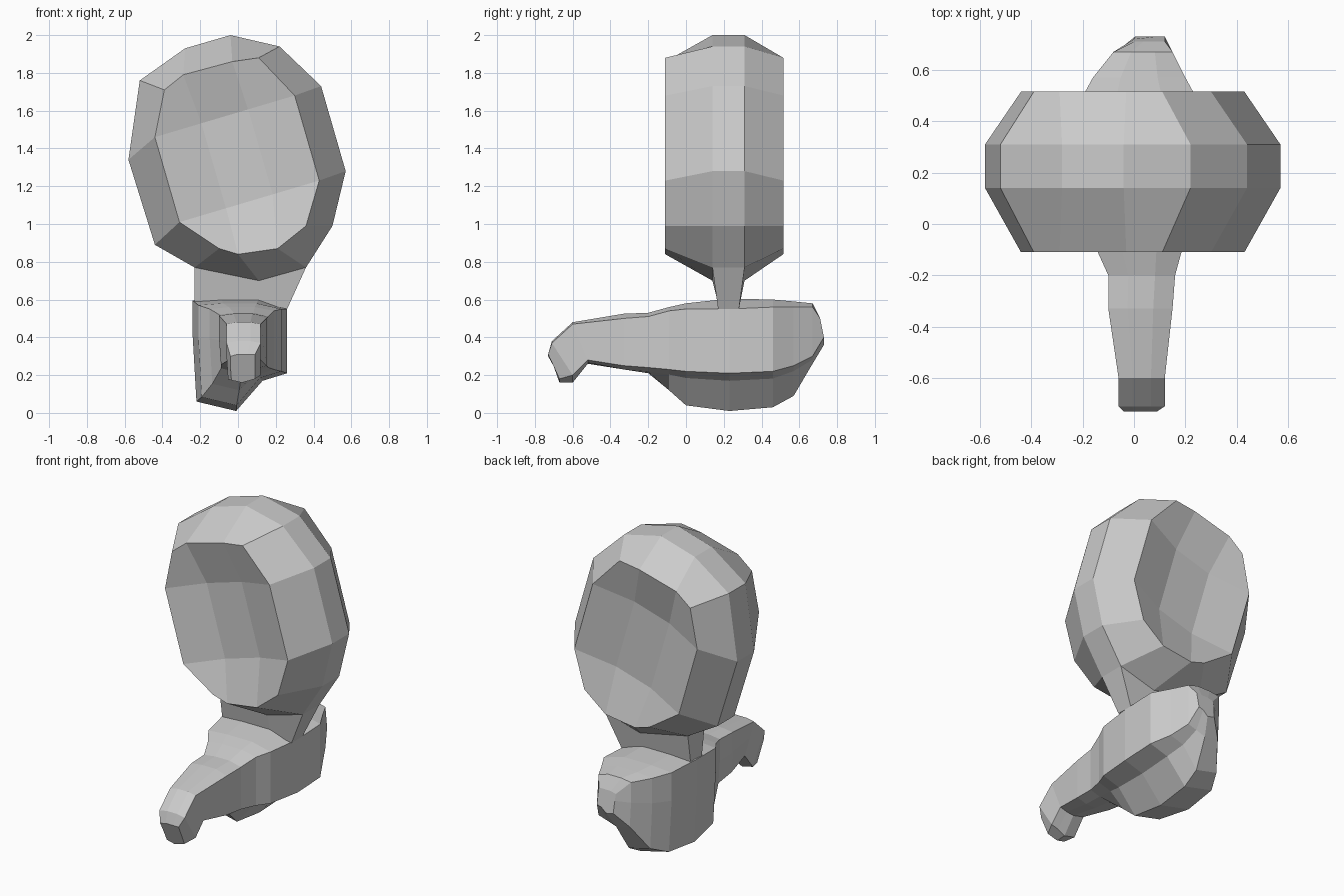
import bpy
import bmesh
from mathutils import Vector

old = bpy.data.objects.get("Cube")
if old:
    bpy.data.objects.remove(old, do_unlink=True)

grey = bpy.data.materials.new("plain_grey")
grey.use_nodes = True
grey.diffuse_color = (0.6, 0.6, 0.6, 1)
grey.node_tree.nodes["Principled BSDF"].inputs["Base Color"].default_value = (0.6, 0.6, 0.6, 1)


def finish(name, bm):
    bmesh.ops.remove_doubles(bm, verts=bm.verts, dist=0.0005)
    bmesh.ops.recalc_face_normals(bm, faces=bm.faces)
    mesh = bpy.data.meshes.new(name)
    bm.to_mesh(mesh)
    bm.free()
    mesh.materials.append(grey)
    obj = bpy.data.objects.new(name, mesh)
    bpy.context.collection.objects.link(obj)
    return obj


def loft(bm, sections):
    """Join closed rings of points with quads; return the vertex rings."""
    rings = [[bm.verts.new(p) for p in s] for s in sections]
    for a, b in zip(rings, rings[1:]):
        n = len(a)
        for i in range(n):
            j = (i + 1) % n
            bm.faces.new((a[i], a[j], b[j], b[i]))
    return rings


# Head: a tilted, blocky disc with wide rim and two dished faces
rim = [(-.04, 2), (.22, 1.94), (.44, 1.73), (.57, 1.28), (.50, .99), (.36, .77),
       (.11, .70), (-.23, .77), (-.44, .89), (-.58, 1.34), (-.52, 1.76), (-.28, 1.93)]
face = [(-.03, 1.86), (.11, 1.88), (.30, 1.68), (.43, 1.23), (.36, .99), (.21, .87),
        (0, .84), (-.10, .87), (-.31, 1.01), (-.44, 1.46), (-.39, 1.71), (-.29, 1.79)]


def at_y(outline, y):
    return [(x, y, z) for x, z in outline]


bm = bmesh.new()
rings = loft(bm, [at_y(face, -.11), at_y(rim, .14), at_y(rim, .31), at_y(face, .515)])
for ring, dish in ((rings[0], .07), (rings[-1], -.07)):
    def inner(a, b, t):
        p = ring[a].co.lerp(ring[b].co, t)
        return bm.verts.new(p + Vector((0, dish, 0)))
    grid = [[ring[i] for i in (10, 11, 0, 1)],
            [ring[9], inner(9, 2, 1 / 3), inner(9, 2, 2 / 3), ring[2]],
            [ring[8], inner(8, 3, 1 / 3), inner(8, 3, 2 / 3), ring[3]],
            [ring[i] for i in (7, 6, 5, 4)]]
    for r in range(3):
        for c in range(3):
            bm.faces.new((grid[r][c], grid[r][c + 1], grid[r + 1][c + 1], grid[r + 1][c]))
finish("head", bm)

# Neck: thin tapering web between the rim and the body
top = [rim[5], rim[6], rim[7]]
low = [(.26, .55), (.11, .58), (-.23, .58)]


def web(points, y0, y1):
    return at_y(points, y0) + at_y(points[::-1], y1)


bm = bmesh.new()
ends = loft(bm, [web(top, .14, .31), web(low, .17, .28)])
bm.faces.new(ends[-1])
finish("neck", bm)

# Body: nozzle, barrel and off-centre lower bulb in one loft
# y top, y bottom, x left, x right, z top, z right shoulder, z right side, z keel
stations = [
    (-.73, -.67, -.04, .09, .31, .31, .18, .16),
    (-.71, -.60, -.06, .12, .38, .37, .20, .16),
    (-.60, -.52, -.06, .12, .48, .47, .28, .26),
    (-.33, -.33, -.10, .15, .525, .50, .25, .23),
    (-.20, -.20, -.10, .16, .53, .51, .24, .21),
    (-.09, -.09, -.15, .19, .56, .54, .23, .12),
    (0, 0, -.21, .23, .58, .55, .22, .04),
    (.23, .23, -.24, .26, .605, .55, .21, .01),
    (.46, .46, -.22, .26, .60, .56, .22, .03),
    (.57, .57, -.16, .20, .59, .56, .25, .09),
    (.67, .67, -.08, .15, .58, .56, .30, .26),
    (.71, .73, .0, .12, .50, .50, .40, .36),
]


def section(yt, yb, xl, xr, zt, zr, zs, zk):
    w = xr - xl
    left = zk + .1 * w
    return [(xl, yt, zt - .01), (xl + w * .3, yt, zt), (xl + w * .7, yt, zt),
            (xr, yt, zr), (xr, yb, zs),
            (xl + w * .74, yb, max(zk, zs - .08 * w)),
            (xl + w * .46, yb, zk), (xl + w * .04, yb, left),
            (xl, (yt + yb) / 2, (zt + zs) / 2)]


bm = bmesh.new()
ends = loft(bm, [section(*s) for s in stations])
bm.faces.new(ends[0])
bm.faces.new(ends[-1])
finish("body", bm)
